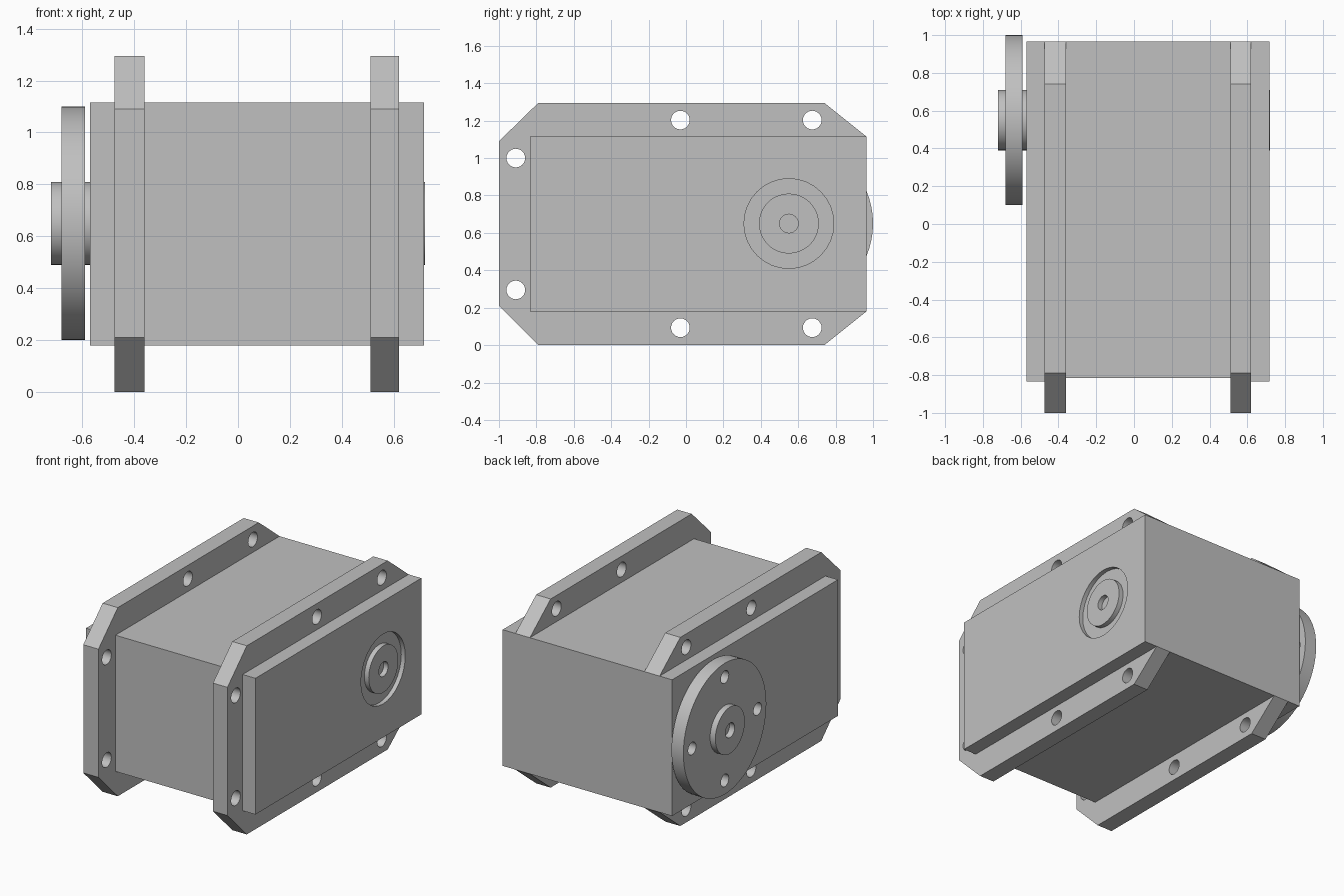
import bpy
import bmesh
import math
from mathutils import Matrix

cube = bpy.data.objects.get("Cube")
if cube:
    bpy.data.objects.remove(cube, do_unlink=True)

grey = bpy.data.materials.new("machined_grey")
grey.use_nodes = True
grey.diffuse_color = (0.53, 0.53, 0.53, 1)
grey.node_tree.nodes["Principled BSDF"].inputs["Base Color"].default_value = grey.diffuse_color

AXLE_Y, AXLE_Z = 0.55, 0.65


def make_object(name, bm):
    bmesh.ops.recalc_face_normals(bm, faces=bm.faces[:])
    mesh = bpy.data.meshes.new(name)
    bm.to_mesh(mesh)
    bm.free()
    mesh.materials.append(grey)
    obj = bpy.data.objects.new(name, mesh)
    bpy.context.collection.objects.link(obj)
    return obj


def prism(name, profile, x0, x1):
    """Extrude a (y, z) outline along x."""
    bm = bmesh.new()
    face = bm.faces.new([bm.verts.new((x0, y, z)) for y, z in profile])
    ext = bmesh.ops.extrude_face_region(bm, geom=[face])
    verts = [v for v in ext["geom"] if isinstance(v, bmesh.types.BMVert)]
    bmesh.ops.translate(bm, verts=verts, vec=(x1 - x0, 0, 0))
    return make_object(name, bm)


def block(name, x0, x1, y0, y1, z0, z1):
    return prism(name, [(y0, z0), (y1, z0), (y1, z1), (y0, z1)], x0, x1)


def cylinders(name, centres, radius, x0, x1, segments=24):
    """Cylinders along x, one for each (y, z) centre."""
    bm = bmesh.new()
    for y, z in centres:
        place = Matrix.Translation(((x0 + x1) / 2, y, z)) @ Matrix.Rotation(math.pi / 2, 4, "Y")
        bmesh.ops.create_cone(bm, cap_ends=True, segments=segments, radius1=radius,
                              radius2=radius, depth=x1 - x0, matrix=place)
    return make_object(name, bm)


def cut(obj, cutter):
    mod = obj.modifiers.new("cut", "BOOLEAN")
    mod.operation = "DIFFERENCE"
    mod.solver = "EXACT"
    mod.object = cutter
    select(obj)
    bpy.ops.object.modifier_apply(modifier=mod.name)
    bpy.data.objects.remove(cutter, do_unlink=True)


def select(obj):
    bpy.ops.object.select_all(action="DESELECT")
    obj.select_set(True)
    bpy.context.view_layer.objects.active = obj


axle = [(AXLE_Y, AXLE_Z)]

# Gearbox housing between the two flanges
block("housing", -0.36, 0.51, -0.815, 0.965, 0.18, 1.115)

# Side covers, the left one with a round bearing recess
block("right_cover", -0.57, -0.475, -0.835, 0.965, 0.18, 1.115)
left_cover = block("left_cover", 0.62, 0.717, -0.835, 0.965, 0.18, 1.115)
cut(left_cover, cylinders("recess_cutter", axle, 0.24, 0.687, 0.8, 32))

# Chamfered mounting flanges with bolt holes
outline = [(-1, 0.21), (-0.79, 0), (0.74, 0), (0.965, 0.18),
           (0.965, 1.115), (0.74, 1.295), (-0.79, 1.295), (-1, 1.09)]
bolts = [(-0.91, 0.295), (-0.91, 1.0)]
bolts += [(y, z) for y in (-0.03, 0.675) for z in (0.093, 1.203)]
flanges = []
for name, x0, x1 in (("right_flange", -0.475, -0.36), ("left_flange", 0.51, 0.62)):
    flange = prism(name, outline, x0, x1)
    cut(flange, cylinders("bolt_cutter", bolts, 0.05, x0 - 0.1, x1 + 0.1))
    flanges.append(flange)

# Output shaft with a blind centre hole in each end
shaft = cylinders("output_shaft", axle, 0.16, -0.72, 0.72, 48)
for x0, x1 in ((-0.8, -0.6), (0.6, 0.8)):
    cut(shaft, cylinders("centre_cutter", axle, 0.05, x0, x1))

# Drive disc with four holes around the shaft
disc = cylinders("drive_disc", axle, 0.45, -0.68, -0.59, 64)
ring = [(AXLE_Y + 0.355 * math.cos(a), AXLE_Z + 0.355 * math.sin(a))
        for a in (i * math.pi / 2 for i in range(4))]
cut(disc, cylinders("disc_cutter", ring, 0.043, -0.8, -0.5))

for obj in [left_cover, shaft, disc] + flanges:
    select(obj)
    bpy.ops.object.shade_smooth_by_angle(angle=math.radians(30))
